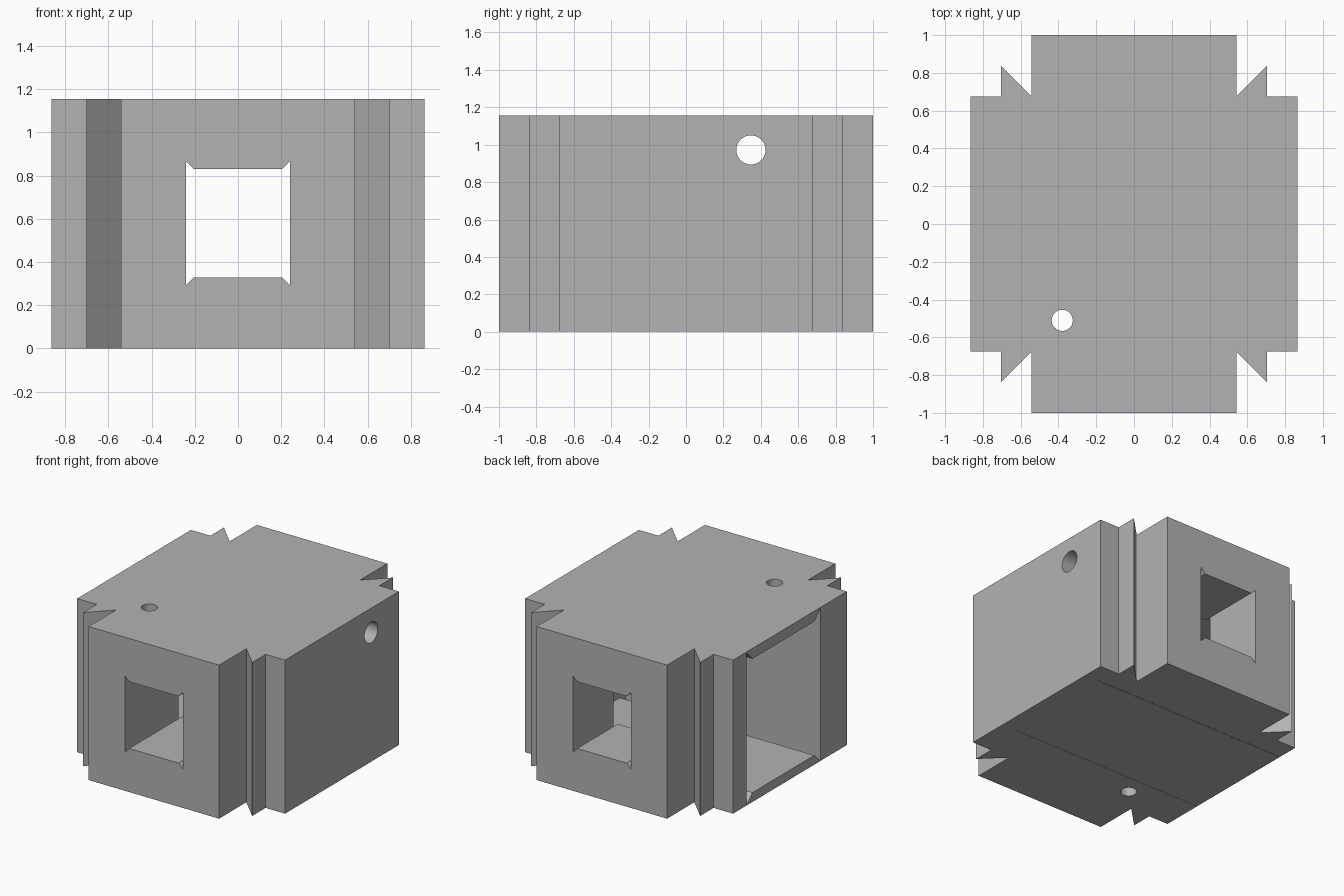
import bpy, bmesh, math
from mathutils import Matrix, Vector

if "Cube" in bpy.data.objects:
    bpy.data.objects.remove(bpy.data.objects["Cube"], do_unlink=True)

HEIGHT = 1.155

grey = bpy.data.materials.new("plain grey")
grey.use_nodes = True
colour = (0.45, 0.45, 0.45, 1)
grey.diffuse_color = colour
grey.node_tree.nodes["Principled BSDF"].inputs["Base Color"].default_value = colour


def add_object(name, bm):
    bmesh.ops.recalc_face_normals(bm, faces=bm.faces)
    mesh = bpy.data.meshes.new(name)
    bm.to_mesh(mesh)
    bm.free()
    mesh.materials.append(grey)
    obj = bpy.data.objects.new(name, mesh)
    bpy.context.collection.objects.link(obj)
    return obj


def extrude(name, points, direction):
    """Solid made by pushing a closed outline along a direction."""
    bm = bmesh.new()
    face = bm.faces.new([bm.verts.new(p) for p in points])
    top = bmesh.ops.extrude_face_region(bm, geom=[face])["geom"]
    bmesh.ops.translate(bm, vec=Vector(direction),
                        verts=[v for v in top if isinstance(v, bmesh.types.BMVert)])
    return add_object(name, bm)


def mirror_quarter(quarter):
    """Complete an outline from its first quadrant, running counterclockwise."""
    half = quarter + [(-x, y) for x, y in reversed(quarter)]
    return half + [(-x, -y) for x, y in half]


def notched(width, low, high, notch):
    """Rectangle whose corners flare up and down into sharp notches."""
    w, h, mid = width / 2, (high - low) / 2, (high + low) / 2
    outline = mirror_quarter([(w, h + notch), (w - notch, h)])
    return [(u, v + mid) for u, v in outline]


def drill(name, centre, radius, depth, rotation):
    bm = bmesh.new()
    bmesh.ops.create_cone(bm, cap_ends=True, segments=40, radius1=radius,
                          radius2=radius, depth=depth,
                          matrix=Matrix.Translation(centre) @ rotation)
    return add_object(name, bm)


# Body: plan outline with a pointed fin in each corner
plan = mirror_quarter([(0.865, 0.676), (0.703, 0.676), (0.703, 0.836),
                       (0.543, 0.676), (0.543, 1.0)])
body = extrude("notched_block", [(x, y, 0) for x, y in plan], (0, 0, HEIGHT))

# Cutters: front-to-back window, side chamber, side hole and vertical hole
window = extrude("window_cutter",
                 [(x, -1.2, z) for x, z in notched(0.484, 0.328, 0.83, 0.037)],
                 (0, 2.4, 0))
chamber = extrude("chamber_cutter",
                  [(-1.1, y + 0.078, z) for y, z in notched(0.88, 0.07, 1.077, 0.072)],
                  (1.855, 0, 0))
side_hole = drill("side_hole_cutter", (0.8, 0.347, 0.972), 0.078, 0.4,
                  Matrix.Rotation(math.pi / 2, 4, 'Y'))
pin_hole = drill("pin_hole_cutter", (-0.38, -0.51, HEIGHT / 2), 0.056, 2,
                 Matrix.Identity(4))
cutters = [chamber, window, side_hole, pin_hole]

for cutter in cutters:
    cutter.hide_render = True
    cut = body.modifiers.new(cutter.name, 'BOOLEAN')
    cut.operation = 'DIFFERENCE'
    cut.solver = 'EXACT'
    cut.object = cutter

# Bake the cuts and drop the cutters
graph = bpy.context.evaluated_depsgraph_get()
baked = bpy.data.meshes.new_from_object(body.evaluated_get(graph))
body.modifiers.clear()
body.data = baked
for cutter in cutters:
    bpy.data.objects.remove(cutter, do_unlink=True)
for poly in baked.polygons:
    poly.material_index = 0

# Smooth the drilled holes only
bpy.ops.object.select_all(action='DESELECT')
body.select_set(True)
bpy.context.view_layer.objects.active = body
bpy.ops.object.shade_smooth_by_angle(angle=math.radians(30))
